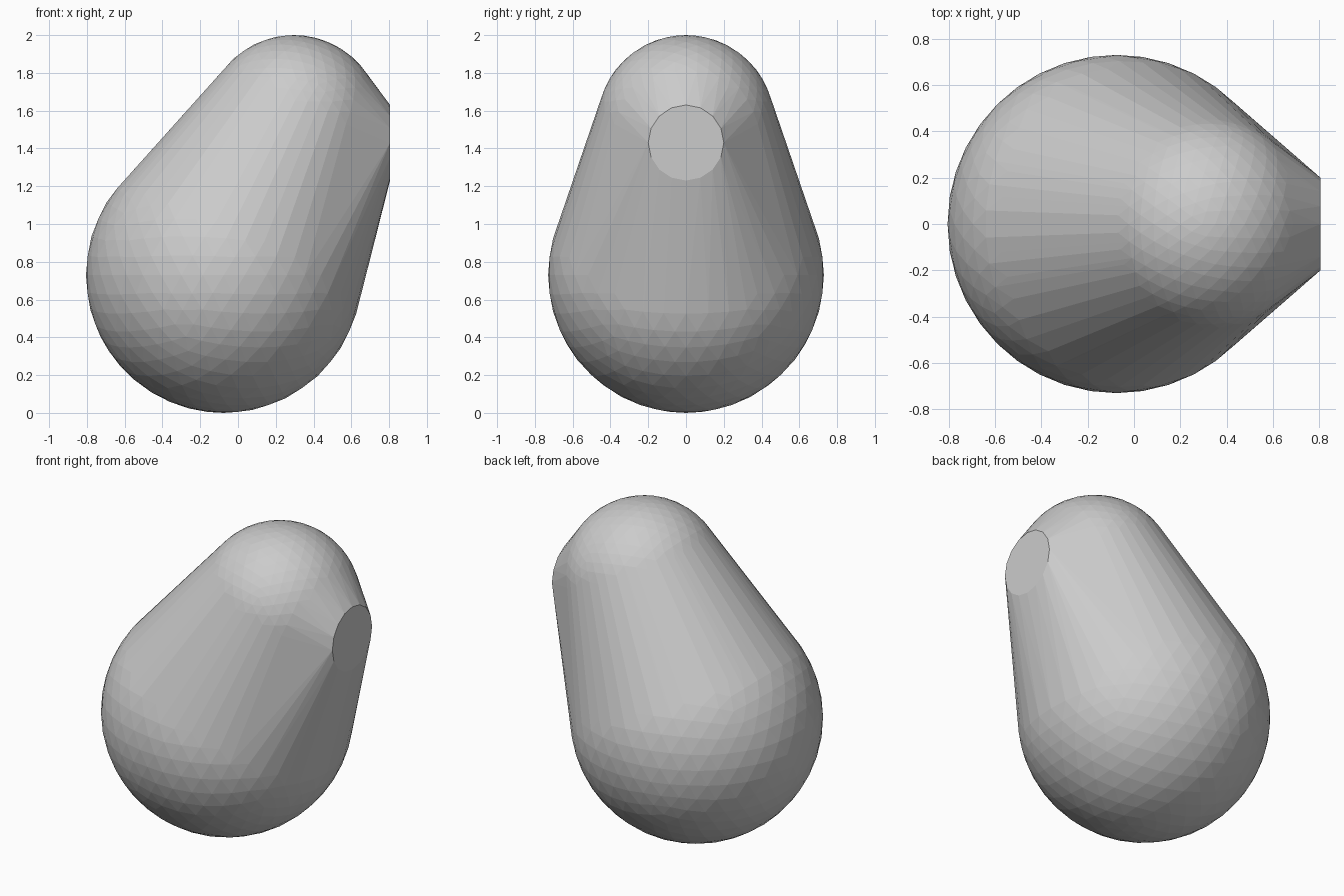
import bpy
import bmesh
from math import pi
from mathutils import Matrix, Vector

default_cube = bpy.data.objects.get("Cube")
if default_cube:
    bpy.data.objects.remove(default_cube, do_unlink=True)

# Single grey finish
grey = bpy.data.materials.new("light grey")
grey.use_nodes = True
colour = (0.6, 0.6, 0.6, 1)
grey.diffuse_color = colour
grey.node_tree.nodes["Principled BSDF"].inputs["Base Color"].default_value = colour

bm = bmesh.new()


def add_ball(centre, radius):
    bmesh.ops.create_icosphere(bm, subdivisions=4, radius=radius,
                               matrix=Matrix.Translation(centre))


# Large base ball, small head ball and flat round snout end
add_ball((-0.075, 0, 0.73), 0.73)
add_ball((0.295, 0, 1.53), 0.47)
bmesh.ops.create_circle(
    bm, cap_ends=False, segments=16, radius=0.2,
    matrix=Matrix.Translation((0.805, 0, 1.43)) @ Matrix.Rotation(pi / 2, 4, "Y"))

# Wrap the three forms in one taut skin
points = [v.co.copy() for v in bm.verts]
bm.clear()
for point in points:
    bm.verts.new(point)
hull = bmesh.ops.convex_hull(bm, input=bm.verts[:])
bmesh.ops.delete(bm, geom=[v for v in bm.verts if not v.link_faces], context="VERTS")

# Merge the snout end into one flat face
snout = [f for f in bm.faces if f.normal.dot(Vector((1, 0, 0))) > 0.999
         and f.calc_center_median().x > 0.8]
if len(snout) > 1:
    bmesh.ops.dissolve_faces(bm, faces=snout)
bmesh.ops.recalc_face_normals(bm, faces=bm.faces[:])

mesh = bpy.data.meshes.new("rounded_body")
bm.to_mesh(mesh)
bm.free()
mesh.materials.append(grey)
body = bpy.data.objects.new("rounded_body", mesh)
bpy.context.collection.objects.link(body)
